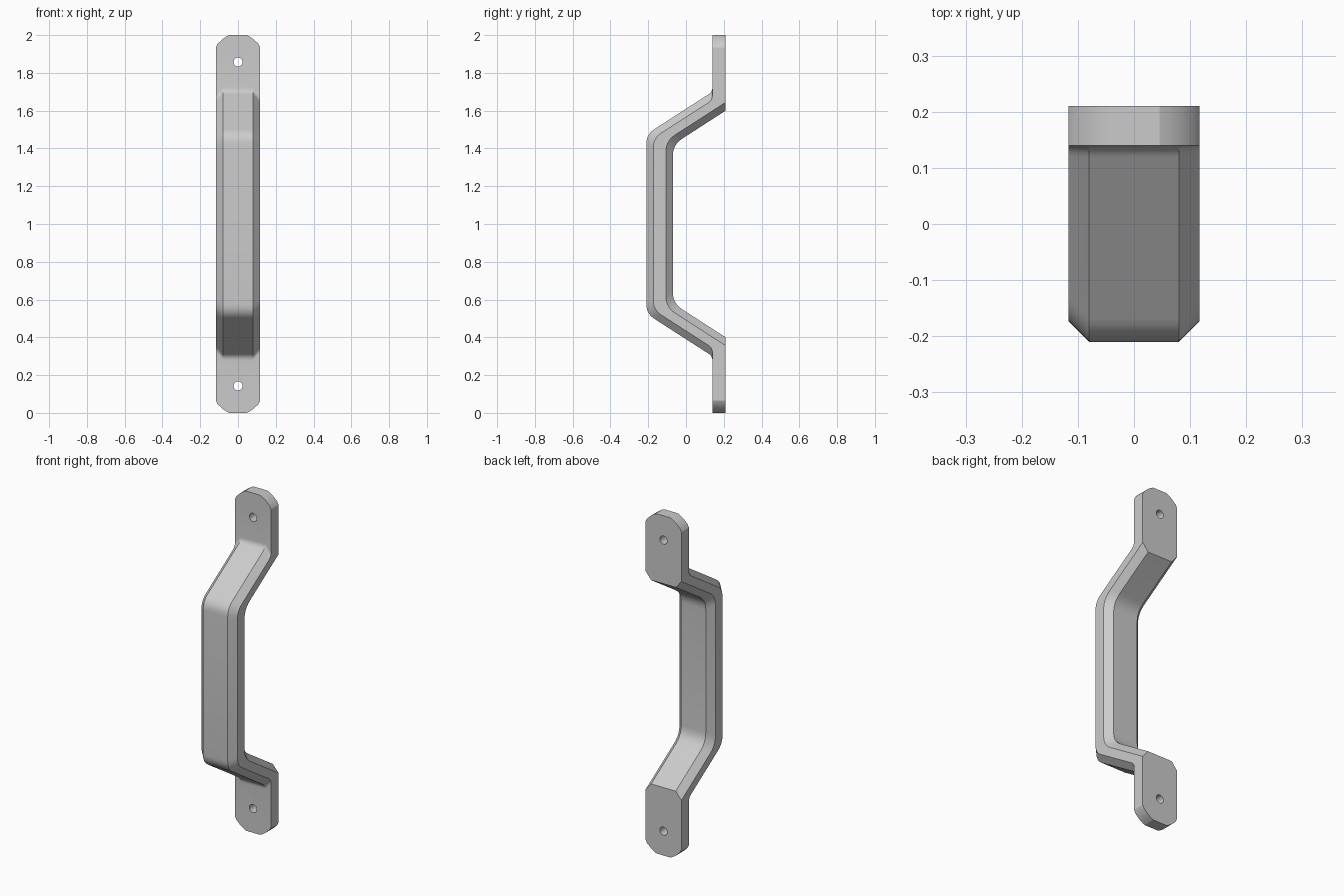
import bpy, bmesh, math
from mathutils import Vector

if "Cube" in bpy.data.objects:
    bpy.data.objects.remove(bpy.data.objects["Cube"])

HALF_W, FLAT_W, CHAMFER = 0.117, 0.08, 0.037   # widths across x, edge chamfer
FRONT, BACK = 0.14, 0.21                       # mounting plate depth
SLOPE = 0.644                                  # rise of the sloped legs
HOLE_Z, HOLE_R = 0.857, 0.024

# Grey metal
metal = bpy.data.materials.new("grey_metal")
metal.use_nodes = True
grey = (0.6, 0.6, 0.6, 1)
metal.diffuse_color = grey
metal.node_tree.nodes["Principled BSDF"].inputs["Base Color"].default_value = grey


def rounded(corners, steps=6):
    """Replace each corner (y, z, tangent length) with a smooth bend."""
    pts = []
    for i, (y, z, t) in enumerate(corners):
        p = Vector((y, z))
        if t == 0:
            pts.append(p)
            continue
        a = p + (Vector(corners[i - 1][:2]) - p).normalized() * t
        b = p + (Vector(corners[i + 1][:2]) - p).normalized() * t
        for k in range(steps + 1):
            s = k / steps
            pts.append(a * (1 - s) ** 2 + p * 2 * s * (1 - s) + b * s * s)
    return pts


def side_profile(inset, drop):
    """Closed side outline, mirrored about mid height."""
    lift = inset * math.hypot(1, SLOPE)
    outer_y, inner_y = -0.21 + inset, -0.07 - inset
    outer = rounded([
        (FRONT, 1 - drop, 0),
        (FRONT, 0.70 - lift, 0.025),
        (outer_y, 0.70 - lift - (FRONT - outer_y) * SLOPE, 0.05),
        (outer_y, 0, 0)])[:-1]
    inner = rounded([
        (inner_y, 0, 0),
        (inner_y, 0.60 + lift - (BACK - inner_y) * SLOPE, 0.06),
        (BACK, 0.60 + lift, 0),
        (BACK, 1 - drop, 0)])[1:]
    flip = lambda pts: [Vector((p.x, -p.y)) for p in reversed(pts)]
    return outer + flip(outer) + flip(inner) + inner


# Handle body: side outlines lofted across the width
stations = [(0.045, 0), (0.06, 0.007), (FLAT_W, 0.02), (0.108, 0.046), (HALF_W, 0.065)]
sections = [(-x, d) for x, d in reversed(stations)] + stations
bm = bmesh.new()
rings = []
for x, drop in sections:
    inset = max(0, abs(x) - FLAT_W) / (HALF_W - FLAT_W) * CHAMFER
    rings.append([bm.verts.new((x, p.x, p.y + 1)) for p in side_profile(inset, drop)])
for r, s in zip(rings, rings[1:]):
    for i in range(len(r)):
        j = (i + 1) % len(r)
        bm.faces.new((r[i], r[j], s[j], s[i]))
bm.faces.new(rings[0])
bm.faces.new(rings[-1])
bmesh.ops.recalc_face_normals(bm, faces=bm.faces)
bmesh.ops.dissolve_limit(bm, angle_limit=0.002, verts=bm.verts, edges=bm.edges)
mesh = bpy.data.meshes.new("pull_handle")
bm.to_mesh(mesh)
bm.free()
mesh.materials.append(metal)
handle = bpy.data.objects.new("pull_handle", mesh)
bpy.context.collection.objects.link(handle)

# Screw holes
for side in (-1, 1):
    bpy.ops.mesh.primitive_cylinder_add(
        vertices=32, radius=HOLE_R, depth=0.3,
        location=(0, (FRONT + BACK) / 2, 1 + side * HOLE_Z), rotation=(math.pi / 2, 0, 0))
    cutter = bpy.context.object
    cutter.name = "screw_hole_cutter"
    cutter.hide_render = True
    cutter.data.materials.append(metal)
    cut = handle.modifiers.new("screw_hole", "BOOLEAN")
    cut.operation, cut.solver, cut.object = "DIFFERENCE", "EXACT", cutter
    bpy.ops.object.select_all(action="DESELECT")
    handle.select_set(True)
    bpy.context.view_layer.objects.active = handle
    bpy.ops.object.modifier_apply(modifier=cut.name)
    bpy.data.objects.remove(cutter)

bpy.ops.object.shade_smooth_by_angle(angle=math.radians(25))
